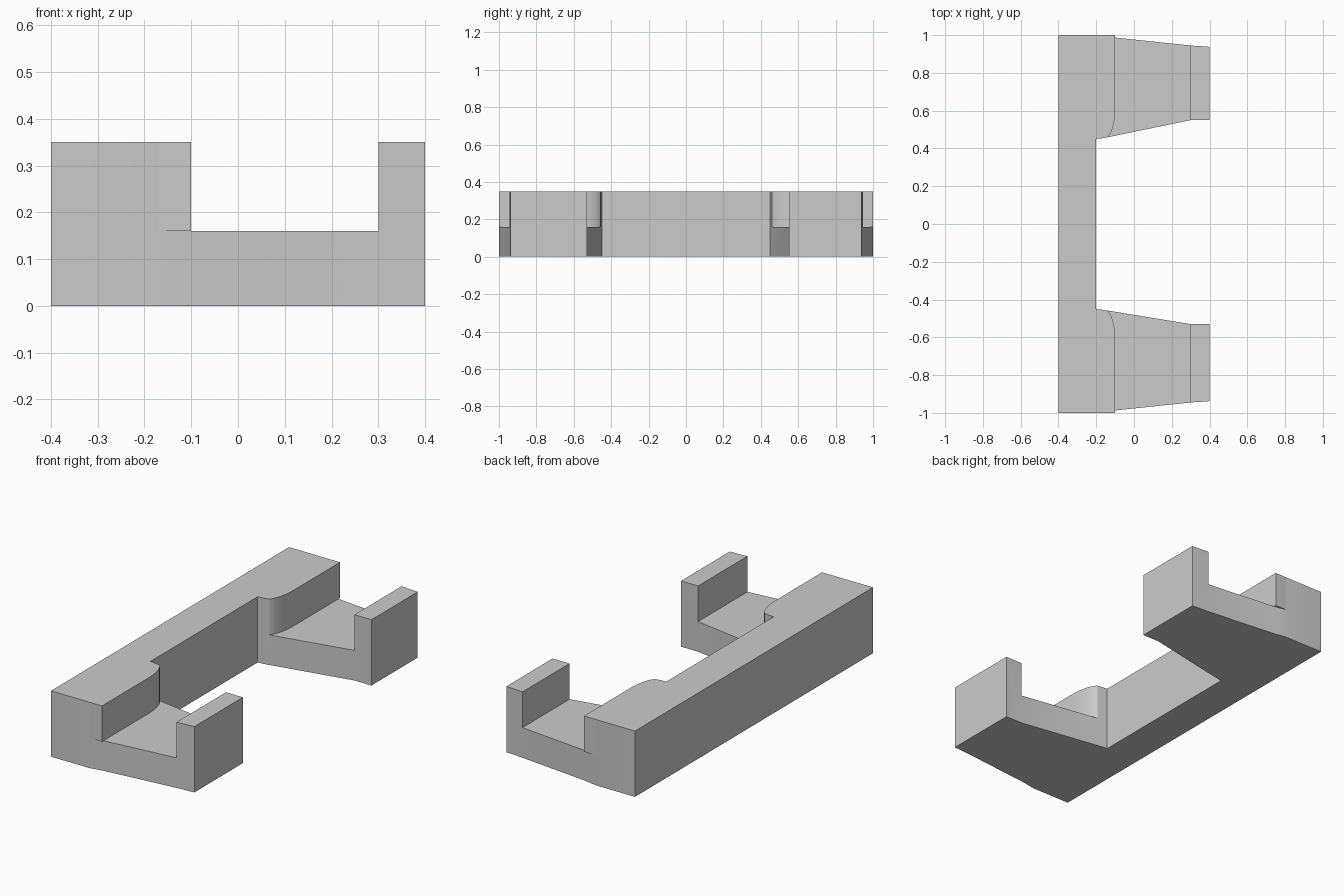
import bpy
import bmesh
from math import sin, cos, pi

cube = bpy.data.objects.get("Cube")
if cube:
    bpy.data.objects.remove(cube)

HEIGHT, FLOOR = 0.35, 0.16
LIP_X, TIP_X, SHOULDER_X = 0.3, 0.4, -0.1

grey = bpy.data.materials.new("plain_grey")
grey.use_nodes = True
colour = (0.6, 0.6, 0.6, 1)
grey.diffuse_color = colour
grey.node_tree.nodes["Principled BSDF"].inputs["Base Color"].default_value = colour


def prism(name, outline, bottom, top):
    """Extrude a flat outline from bottom to top."""
    bm = bmesh.new()
    face = bm.faces.new([bm.verts.new((x, y, bottom)) for x, y in outline])
    extruded = bmesh.ops.extrude_face_region(bm, geom=[face])["geom"]
    verts = [v for v in extruded if isinstance(v, bmesh.types.BMVert)]
    bmesh.ops.translate(bm, verts=verts, vec=(0, 0, top - bottom))
    bmesh.ops.recalc_face_normals(bm, faces=bm.faces)
    mesh = bpy.data.meshes.new(name)
    bm.to_mesh(mesh)
    bm.free()
    mesh.materials.append(grey)
    obj = bpy.data.objects.new(name, mesh)
    bpy.context.collection.objects.link(obj)
    return obj


def arm_outline(side, inner):
    """Tapered arm, from the inside corner round to the spine end."""
    points = [(-0.2, 0.45), (-0.16, 0.455), (LIP_X, inner), (TIP_X, inner),
              (TIP_X, 0.938), (LIP_X, 0.945), (SHOULDER_X, 0.987),
              (-0.17, 1), (-0.4, 1)]
    return [(x, side * y) for x, y in points]


# C-shaped body: long spine with two tapered arms
body = prism("bracket_body",
             arm_outline(1, 0.55) + arm_outline(-1, 0.53)[::-1], 0, HEIGHT)

# Slot across each arm, with a rounded shoulder on the spine side
for side, label in ((1, "back"), (-1, "front")):
    curve = [(-0.16 + 0.06 * sin(t), 0.61 - 0.16 * cos(t))
             for t in (i * pi / 32 for i in range(17))]
    slot = curve + [(SHOULDER_X, 1.1), (LIP_X, 1.1), (LIP_X, 0.3), (-0.16, 0.3)]
    cutter = prism("slot_cutter", [(x, side * y) for x, y in slot], FLOOR, 0.5)
    cutter.hide_render = True
    cut = body.modifiers.new("slot", "BOOLEAN")
    cut.operation = "DIFFERENCE"
    cut.solver = "EXACT"
    cut.object = cutter
    bpy.context.view_layer.objects.active = body
    bpy.ops.object.modifier_apply(modifier=cut.name)
    bpy.data.objects.remove(cutter)

    # Small square corner overhanging the tapered arm
    corner = [(-0.17, 1), (SHOULDER_X, 1), (SHOULDER_X, 0.987)]
    prism(label + "_shoulder_corner",
          [(x, side * y) for x, y in corner], FLOOR, HEIGHT)

# Smooth the rounded shoulders, keep the other edges sharp
bpy.ops.object.select_all(action="DESELECT")
body.select_set(True)
bpy.context.view_layer.objects.active = body
bpy.ops.object.shade_smooth_by_angle()
